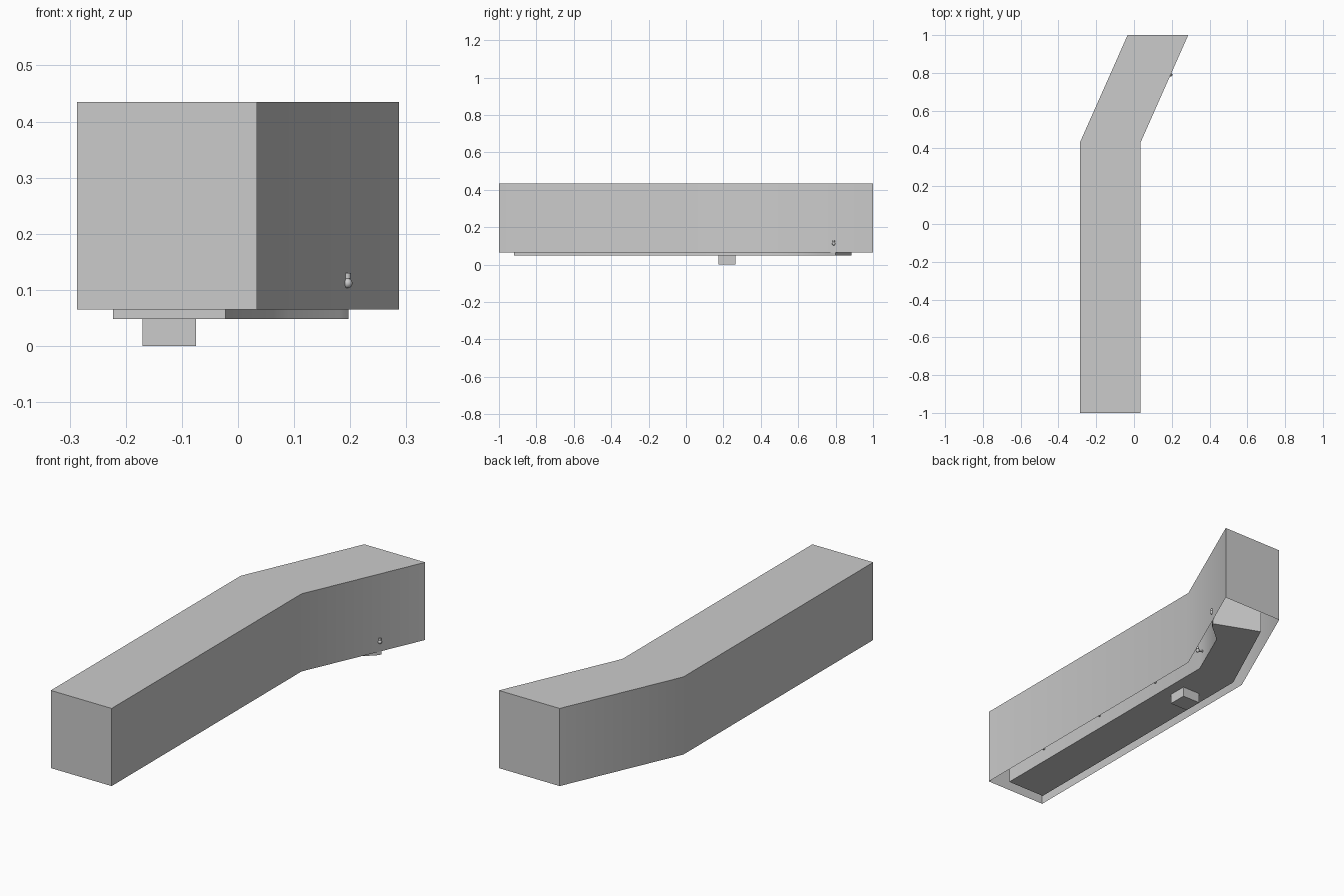
import bpy, math
from mathutils import Vector

if "Cube" in bpy.data.objects:
    bpy.data.objects.remove(bpy.data.objects["Cube"])


def prism(name, outline, z0, z1, closed_bottom=True):
    """Extrude a counter-clockwise outline from z0 to z1."""
    n = len(outline)
    verts = [(x, y, z) for z in (z0, z1) for x, y in outline]
    faces = [(i, (i + 1) % n, n + (i + 1) % n, n + i) for i in range(n)]
    faces.append(tuple(range(n, 2 * n)))
    if closed_bottom:
        faces.append(tuple(reversed(range(n))))
    mesh = bpy.data.meshes.new(name)
    mesh.from_pydata(verts, [], faces)
    obj = bpy.data.objects.new(name, mesh)
    bpy.context.collection.objects.link(obj)
    smooth(obj)
    return obj


def smooth(obj):
    bpy.ops.object.select_all(action='DESELECT')
    obj.select_set(True)
    bpy.context.view_layer.objects.active = obj
    bpy.ops.object.shade_smooth_by_angle(angle=math.radians(30))


def tap(name, x, y, angle):
    """Small round knob with a flat collar above it, facing outward."""
    out = Vector((math.cos(angle), math.sin(angle), 0))
    bpy.ops.mesh.primitive_uv_sphere_add(segments=12, ring_count=8, radius=0.009,
                                         location=(x, y, 0.112))
    bpy.context.object.name = name + "_knob"
    smooth(bpy.context.object)
    bpy.ops.mesh.primitive_cylinder_add(vertices=12, radius=0.006, depth=0.01,
                                        location=(x, y, 0.125))
    bpy.context.object.name = name + "_collar"
    smooth(bpy.context.object)
    bpy.ops.mesh.primitive_cylinder_add(vertices=12, radius=0.005, depth=0.03,
                                        location=Vector((x, y, 0.112)) - out * 0.015,
                                        rotation=(0, math.pi / 2, angle))
    bpy.context.object.name = name + "_stem"
    smooth(bpy.context.object)


# Outer bent casing, open underneath
prism("outer_casing", [(-0.287, -1), (0.034, -1), (0.034, 0.43), (0.287, 1),
                       (-0.034, 1), (-0.287, 0.43)], 0.065, 0.435, False)

# Inner body, following the same bend with a flared end
prism("inner_body", [(-0.223, -0.92), (-0.022, -0.92), (-0.022, 0.445),
                     (0.09, 0.70), (0.18, 0.775), (0.197, 0.80),
                     (-0.02, 0.885), (-0.223, 0.445)], 0.048, 0.38)

# Support foot
prism("support_foot", [(-0.17, 0.175), (-0.075, 0.175), (-0.075, 0.265),
                       (-0.17, 0.265)], 0.0, 0.05)

# Taps along the side of the inner body, the last one just through the casing
for i, y in enumerate((-0.67, -0.27, 0.13)):
    tap(f"side_tap_{i + 1}", 0.0, y, 0)
tap("bend_tap", 0.02, 0.48, -math.radians(24))
tap("end_tap", 0.195, 0.79, -math.radians(24))
